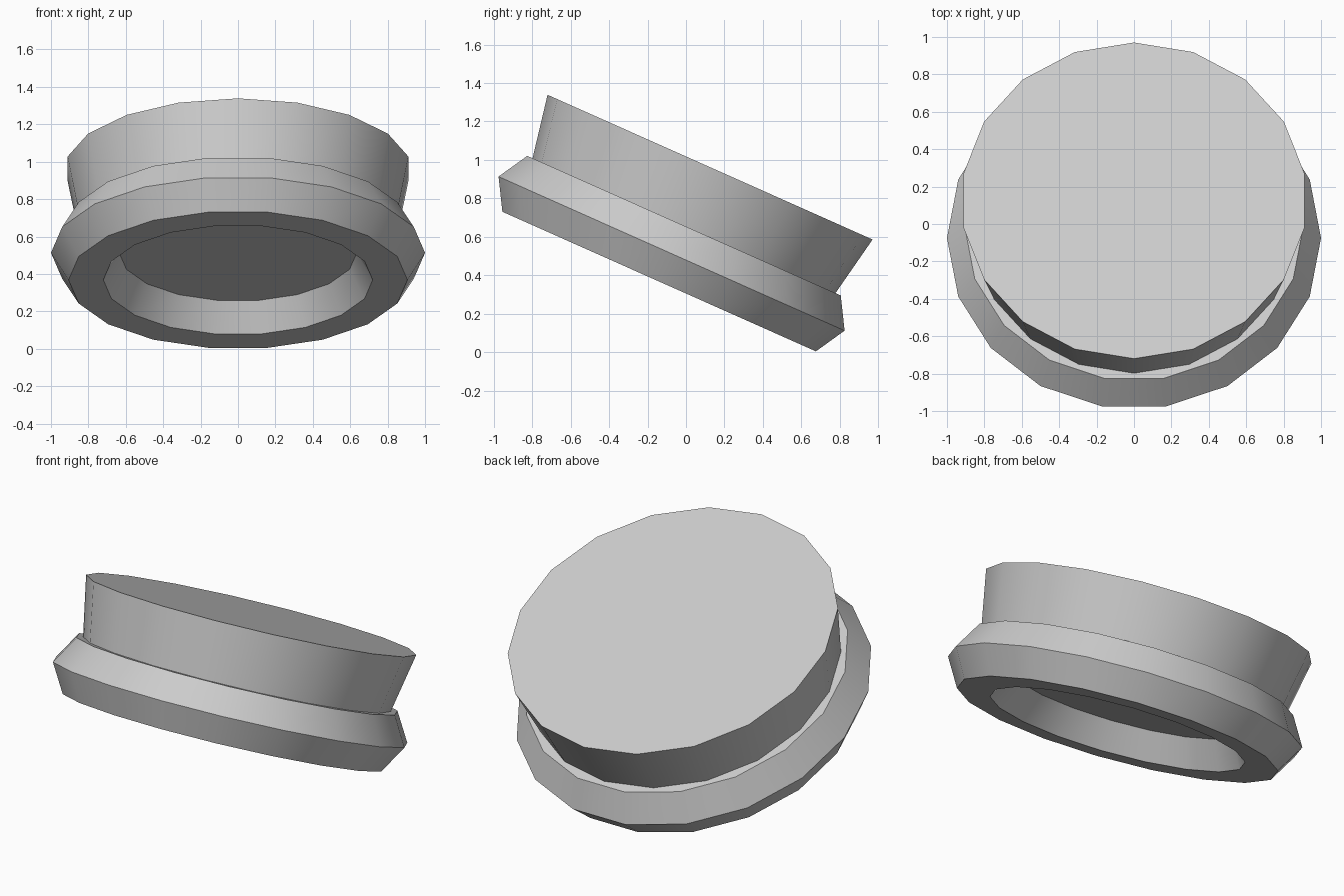
import bpy, bmesh
from math import sin, cos, pi, radians

if "Cube" in bpy.data.objects:
    bpy.data.objects.remove(bpy.data.objects["Cube"], do_unlink=True)

SIDES = 18
TILT = radians(-24)
CENTRE = (0, -0.075, 0.513)

# Single plain grey
grey = bpy.data.materials.new("light_grey")
grey.use_nodes = True
colour = (0.6, 0.6, 0.6, 1)
grey.diffuse_color = colour
grey.node_tree.nodes["Principled BSDF"].inputs["Base Color"].default_value = colour


def lathe(name, profile, start, cap_first=True):
    """Turn a (radius, height) profile around the tilted axis and cap its ends."""
    bm = bmesh.new()
    rings = [[bm.verts.new((r * cos(start + 2 * pi * i / SIDES),
                            r * sin(start + 2 * pi * i / SIDES), h))
              for i in range(SIDES)] for r, h in profile]
    for low, high in zip(rings, rings[1:]):
        for i in range(SIDES):
            j = (i + 1) % SIDES
            bm.faces.new((low[i], low[j], high[j], high[i]))
    if cap_first:
        bm.faces.new(rings[0][::-1])
    bm.faces.new(rings[-1])
    mesh = bpy.data.meshes.new(name)
    bm.to_mesh(mesh)
    bm.free()
    mesh.materials.append(grey)
    obj = bpy.data.objects.new(name, mesh)
    bpy.context.collection.objects.link(obj)
    obj.location = CENTRE
    obj.rotation_euler.x = TILT
    bpy.ops.object.select_all(action="DESELECT")
    obj.select_set(True)
    bpy.context.view_layer.objects.active = obj
    bpy.ops.object.shade_smooth_by_angle(angle=radians(30))
    return obj


# Bevelled base ring: recess floor, recess wall, underside, rim, top
lathe("base_ring", [(0.635, 0), (0.72, -0.159), (0.906, -0.159),
                    (1.0, 0), (0.906, 0.159)], 0)

# Flared cap, turned half a side from the ring
lathe("flared_cap", [(0.862, 0.159), (0.925, 0.492)], pi / 2, cap_first=False)
